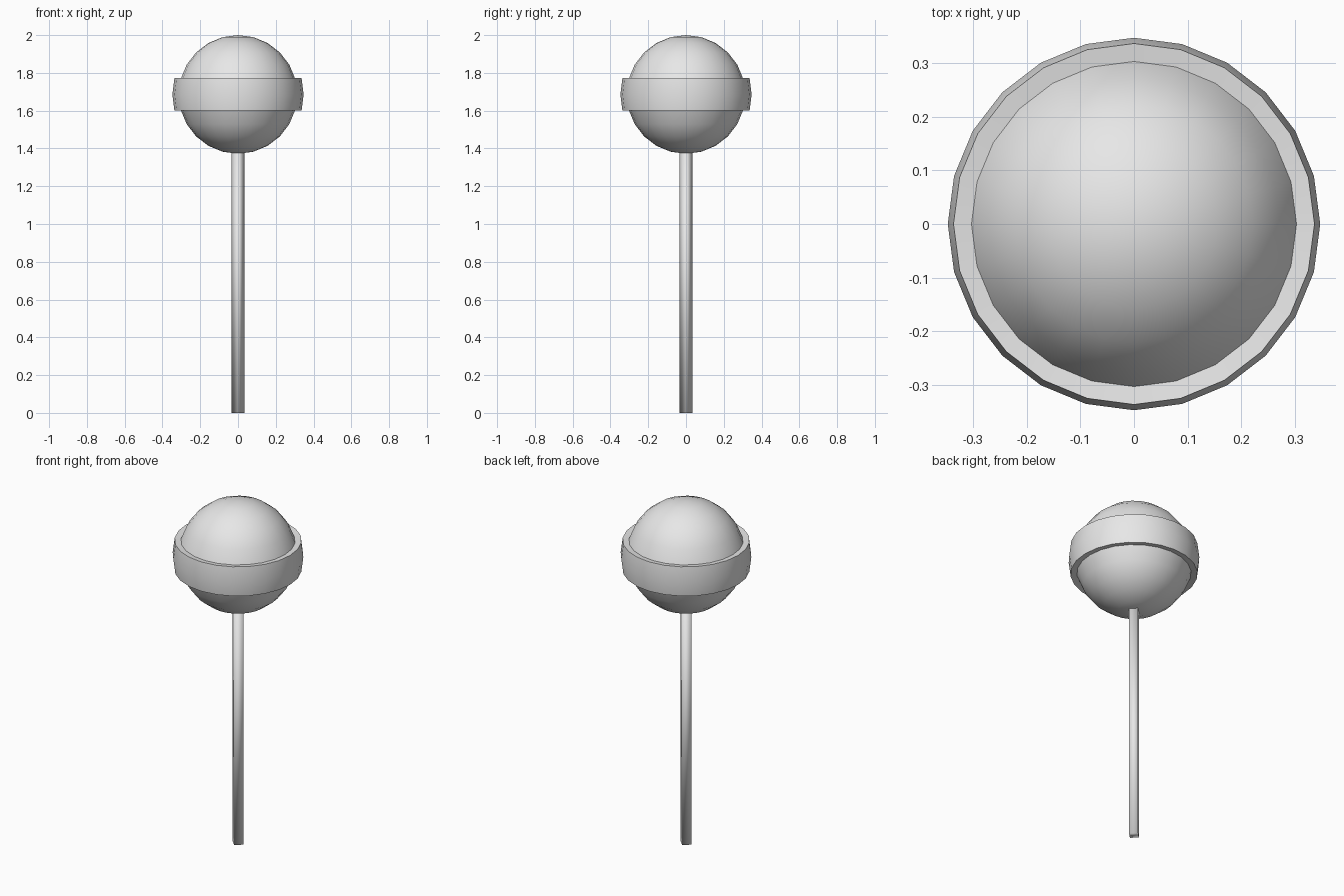
import bpy, bmesh, math
from mathutils import Vector

cube = bpy.data.objects.get("Cube")
if cube:
    bpy.data.objects.remove(cube, do_unlink=True)

RADIUS = 0.314
CENTRE = 2 - RADIUS
BAND = 0.0335

grey = bpy.data.materials.new("light_grey")
grey.use_nodes = True
grey.diffuse_color = (0.8, 0.8, 0.8, 1)
grey.node_tree.nodes["Principled BSDF"].inputs["Base Color"].default_value = (0.8, 0.8, 0.8, 1)


def finish(bm, name, angle):
    """Turn a bmesh into a smooth-shaded object with edges sharper than angle kept."""
    bmesh.ops.recalc_face_normals(bm, faces=bm.faces)
    for f in bm.faces:
        f.smooth = True
    for e in bm.edges:
        e.smooth = e.calc_face_angle(0) < math.radians(angle)
    mesh = bpy.data.meshes.new(name)
    bm.to_mesh(mesh)
    bm.free()
    mesh.materials.append(grey)
    obj = bpy.data.objects.new(name, mesh)
    bpy.context.collection.objects.link(obj)
    return obj


# Candy ball with the two rows around its equator pushed out as a band
bm = bmesh.new()
bmesh.ops.create_uvsphere(bm, u_segments=24, v_segments=12, radius=RADIUS)
rows = [f for f in bm.faces if abs(f.calc_center_median().z) < RADIUS * math.sin(math.radians(15))]
out = bmesh.ops.extrude_face_region(bm, geom=rows)
for v in [g for g in out["geom"] if isinstance(g, bmesh.types.BMVert)]:
    tilt = math.atan2(v.co.z, v.co.xy.length) / 2
    side = v.co.xy.normalized()
    v.co += BAND * Vector((side.x, side.y, math.tan(tilt)))
bmesh.ops.delete(bm, geom=[f for f in rows if f.is_valid], context="FACES")
ball = finish(bm, "candy_ball", 40)
ball.location.z = CENTRE

# Four-sided stick with its corners on the axes
bm = bmesh.new()
height = CENTRE - RADIUS + 0.03
bmesh.ops.create_cone(bm, cap_ends=True, segments=4, radius1=0.034, radius2=0.034, depth=height)
stick = finish(bm, "stick", 180)
stick.location.z = height / 2
